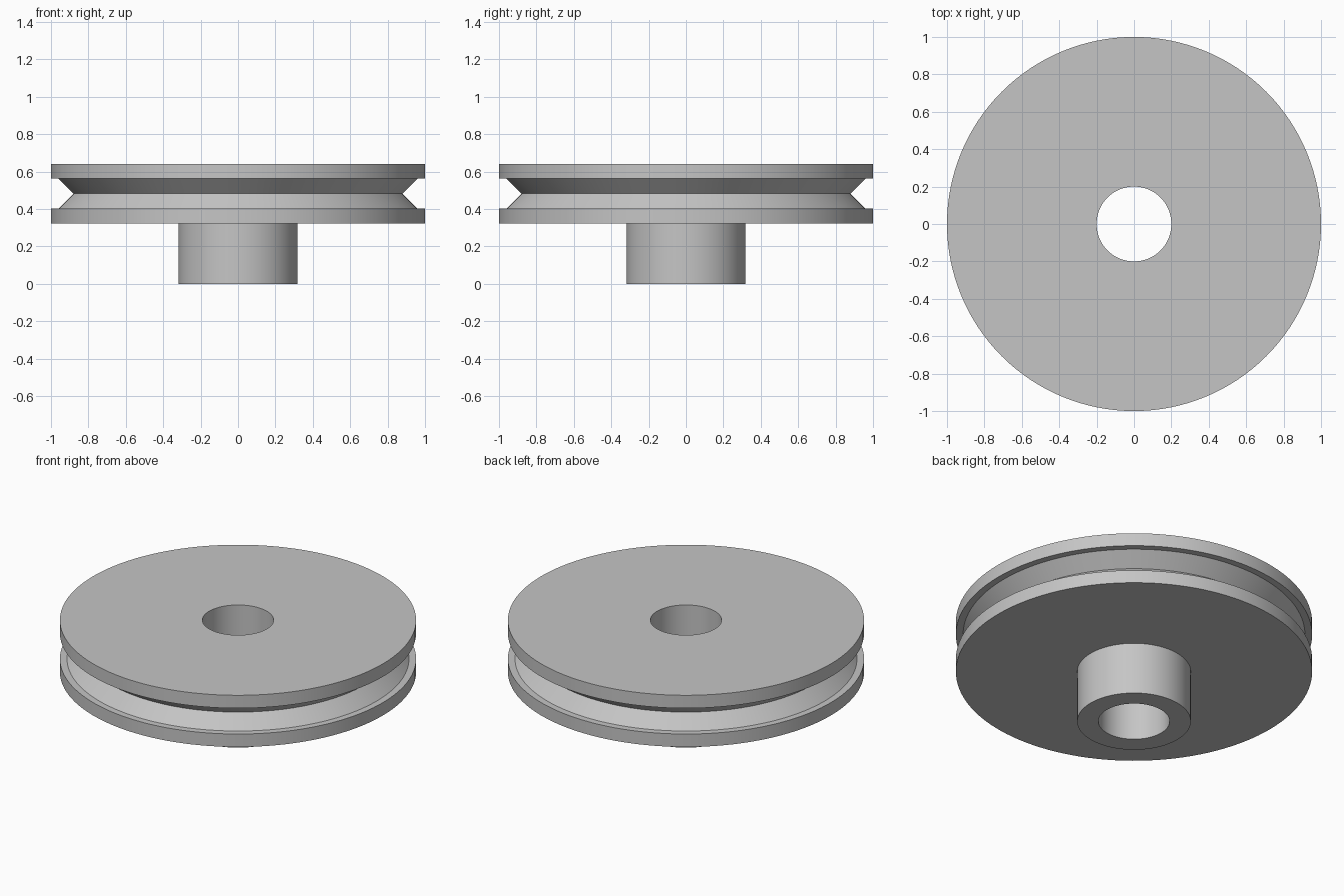
import bpy
import bmesh
import math
from mathutils import Vector

cube = bpy.data.objects.get("Cube")
if cube:
    bpy.data.objects.remove(cube, do_unlink=True)

SEGMENTS = 128

# Single grey metal material
metal = bpy.data.materials.new("grey_metal")
metal.use_nodes = True
colour = (0.56, 0.56, 0.56, 1.0)
metal.diffuse_color = colour
metal.node_tree.nodes["Principled BSDF"].inputs["Base Color"].default_value = colour


def lathe(name, profile):
    """Revolve a closed (radius, height) profile around z."""
    bm = bmesh.new()
    verts = [bm.verts.new((r, 0, z)) for r, z in profile]
    edges = [bm.edges.new((a, b)) for a, b in zip(verts, verts[1:] + verts[:1])]
    bmesh.ops.spin(bm, geom=verts + edges, cent=Vector(), axis=Vector((0, 0, 1)),
                   angle=math.tau, steps=SEGMENTS, use_merge=True)
    bmesh.ops.remove_doubles(bm, verts=bm.verts, dist=1e-5)
    bmesh.ops.recalc_face_normals(bm, faces=bm.faces)
    mesh = bpy.data.meshes.new(name)
    bm.to_mesh(mesh)
    bm.free()
    mesh.materials.append(metal)
    obj = bpy.data.objects.new(name, mesh)
    bpy.context.collection.objects.link(obj)
    bpy.ops.object.select_all(action="DESELECT")
    obj.select_set(True)
    bpy.context.view_layer.objects.active = obj
    bpy.ops.object.shade_smooth_by_angle(angle=math.radians(30))
    return obj


# Grooved wheel with hub below and a straight bore through both
bore, hub, rim = 0.2, 0.319, 1.0
groove_lip, groove_floor = 0.96, 0.88
bottom, lower_lip, middle, upper_lip, top = 0.322, 0.402, 0.482, 0.562, 0.642

lathe("pulley_wheel", [
    (bore, 0), (hub, 0), (hub, bottom),
    (rim, bottom), (rim, lower_lip), (groove_lip, lower_lip),
    (groove_floor, middle),
    (groove_lip, upper_lip), (rim, upper_lip), (rim, top),
    (bore, top),
])
